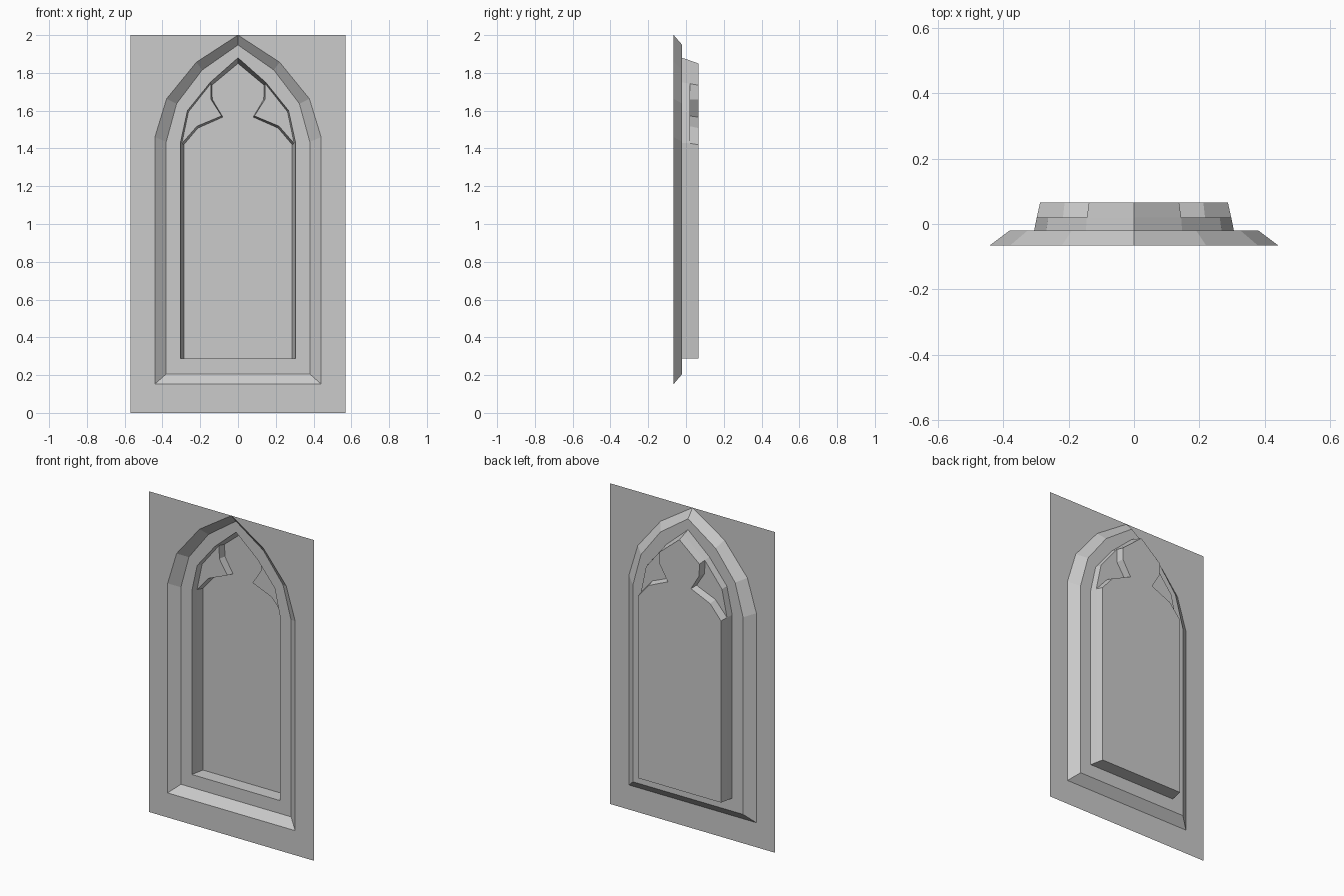
import bpy

if "Cube" in bpy.data.objects:
    bpy.data.objects.remove(bpy.data.objects["Cube"])

# Depth of each step, front to back
Y_WALL, Y_FRAME, Y_CUSP, Y_PANEL = -0.065, -0.02, 0.02, 0.065

# Right half outlines (x, z), from sill corner up to the apex
OUTER = [(0.44, 0.153), (0.44, 1.46), (0.378, 1.663), (0.22, 1.857), (0, 2.0)]
INNER = [(0.38, 0.206), (0.38, 1.435), (0.325, 1.637), (0.19, 1.815), (0, 1.948)]
OPENING = [(0.305, 0.287), (0.305, 1.43), (0.268, 1.60), (0.147, 1.75), (0, 1.88)]
OPENING_MID = [(0.297, 0.287), (0.297, 1.427), (0.262, 1.594), (0.144, 1.743), (0, 1.866)]
CUSP = [(0.217, 1.518), (0.087, 1.572), (0.143, 1.66)]
FOIL = OPENING_MID[:2] + CUSP + OPENING_MID[3:]
FOIL_BACK = [(0.287, 0.287), (0.287, 1.42), (0.212, 1.508), (0.08, 1.566),
             (0.136, 1.66), (0.138, 1.735), (0, 1.85)]


def at(points, y):
    return [(x, y, z) for x, z in points]


def loop(half, y):
    """Full closed outline, anticlockwise seen from the front."""
    return at(half + [(-x, z) for x, z in reversed(half[:-1])], y)


def mirrored(face):
    return [(-x, y, z) for x, y, z in reversed(face)]


def make(name, faces):
    verts, index, polys = [], {}, []
    for face in faces:
        for v in face:
            if v not in index:
                index[v] = len(verts)
                verts.append(v)
        polys.append([index[v] for v in face])
    mesh = bpy.data.meshes.new(name)
    mesh.from_pydata(verts, [], polys)
    mesh.update()
    obj = bpy.data.objects.new(name, mesh)
    bpy.context.collection.objects.link(obj)
    return obj


def ring(name, a, b):
    """Band of quads between two outlines."""
    n = len(a)
    return make(name, [[a[i], a[(i + 1) % n], b[(i + 1) % n], b[i]] for i in range(n)])


# Wall sheet around the arch
wall = at([(0, 0), (0.57, 0), (0.57, 2)] + OUTER[::-1] + [(0, OUTER[0][1])], Y_WALL)
make("wall", [wall, mirrored(wall)])

# Sloped moulding, flat frame and opening reveal
ring("sloped_moulding", loop(OUTER, Y_WALL), loop(INNER, Y_FRAME))
ring("frame_face", loop(INNER, Y_FRAME), loop(OPENING, Y_FRAME))
ring("opening_reveal", loop(OPENING, Y_FRAME), loop(OPENING_MID, Y_CUSP))

# Tracery cusps: front faces, then the trefoil edge going back
cusp = at(OPENING_MID[1:4] + CUSP[::-1], Y_CUSP)
make("cusp_faces", [cusp, mirrored(cusp)])
ring("trefoil_edge", loop(FOIL, Y_CUSP), loop(FOIL_BACK, Y_PANEL))

# Recessed back panel
make("back_panel", [loop(FOIL_BACK, Y_PANEL)])
